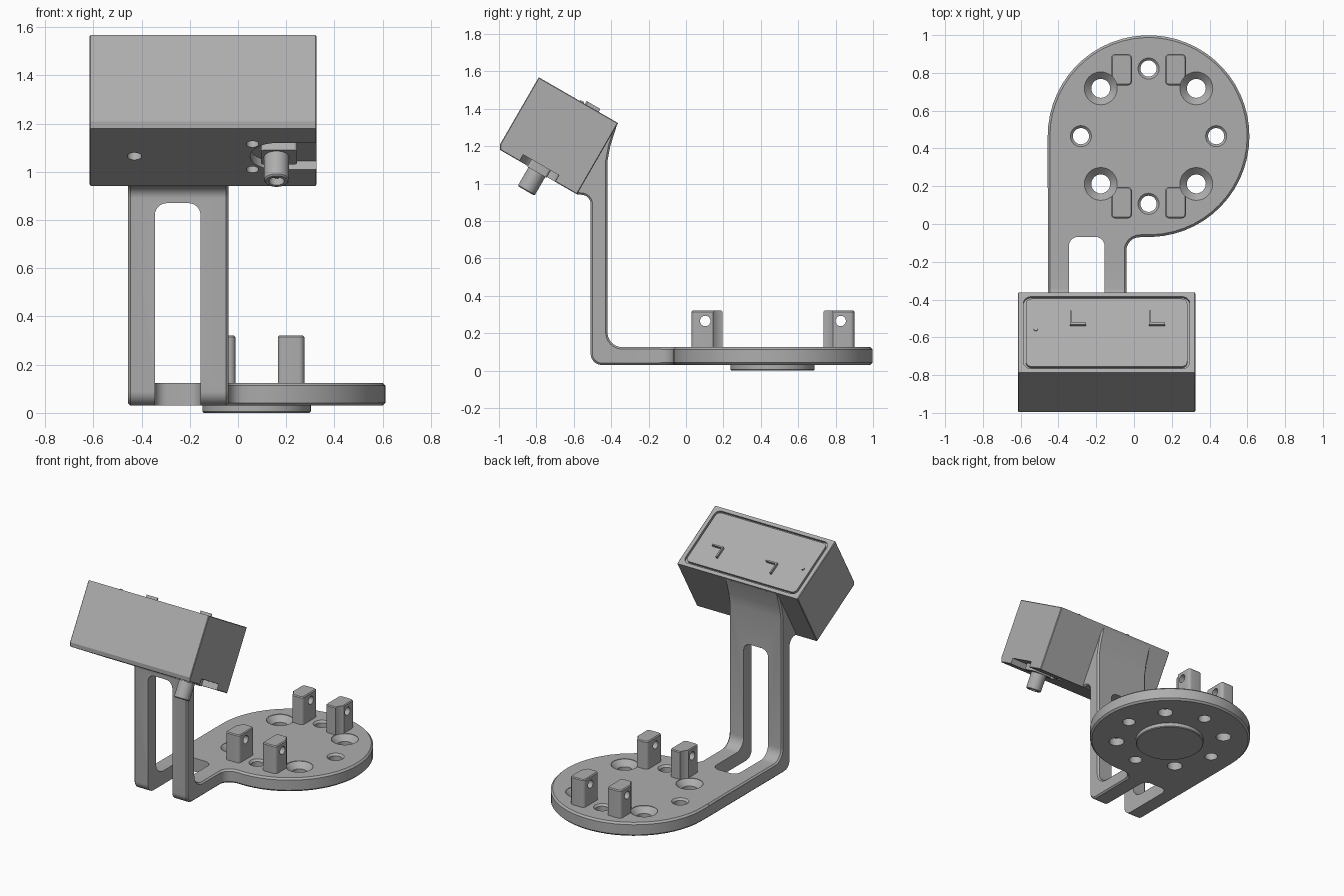
import bpy, bmesh
from math import radians, cos, sin, pi
from mathutils import Matrix, Vector

if "Cube" in bpy.data.objects:
    bpy.data.objects.remove(bpy.data.objects["Cube"])

grey = bpy.data.materials.new("plain grey")
grey.use_nodes = True
COLOUR = (0.42, 0.42, 0.42, 1)
grey.diffuse_color = COLOUR
grey.node_tree.nodes["Principled BSDF"].inputs["Base Color"].default_value = COLOUR
parts = []


def arc(cx, cy, r, a0, a1, n=8):
    """Points on an arc, angles in degrees."""
    return [(cx + r * cos(radians(a0 + (a1 - a0) * i / n)),
             cy + r * sin(radians(a0 + (a1 - a0) * i / n))) for i in range(n + 1)]


def rounded(x0, x1, y0, y1, r, n=6):
    """Rounded rectangle outline."""
    corners = [(x1 - r, y1 - r, 0), (x0 + r, y1 - r, 90), (x0 + r, y0 + r, 180), (x1 - r, y0 + r, 270)]
    return [p for x, y, a in corners for p in arc(x, y, r, a, a + 90, n)]


def circle(cx, cy, r, n=32):
    return arc(cx, cy, r, 0, 360, n)[:-1]


def prism(name, outline, lo, hi, axis="z", chamfer=0, matrix=None):
    """Extrude an outline along an axis, optionally chamfering both end rims."""
    place = {"z": lambda a, b, c: (a, b, c), "x": lambda a, b, c: (c, a, b),
             "y": lambda a, b, c: (a, c, b)}[axis]
    bm = bmesh.new()
    base = bm.faces.new([bm.verts.new(place(a, b, lo)) for a, b in outline])
    shift = Vector(place(0, 0, hi - lo))
    ext = bmesh.ops.extrude_face_region(bm, geom=[base], use_keep_orig=True)
    new = [g for g in ext["geom"] if isinstance(g, bmesh.types.BMVert)]
    top = [g for g in ext["geom"] if isinstance(g, bmesh.types.BMFace)][0]
    bmesh.ops.translate(bm, verts=new, vec=shift)
    bmesh.ops.recalc_face_normals(bm, faces=bm.faces)
    if chamfer:
        rim = list(base.edges) + list(top.edges)
        bmesh.ops.bevel(bm, geom=rim, offset=chamfer, segments=1, affect="EDGES")
    return finish(name, bm, matrix)


def finish(name, bm, matrix=None):
    if matrix:
        bm.transform(matrix)
    bmesh.ops.recalc_face_normals(bm, faces=bm.faces)
    mesh = bpy.data.meshes.new(name)
    bm.to_mesh(mesh)
    bm.free()
    mesh.materials.append(grey)
    obj = bpy.data.objects.new(name, mesh)
    bpy.context.collection.objects.link(obj)
    parts.append(obj)
    return obj


def lathe(name, profile, x, y, n=32, matrix=None):
    """Closed solid turned about z from (radius, z) pairs, bottom to top."""
    bm = bmesh.new()
    rings = [[bm.verts.new((x + r * cos(2 * pi * i / n), y + r * sin(2 * pi * i / n), z))
              for i in range(n)] for r, z in profile]
    for a, b in zip(rings, rings[1:]):
        for i in range(n):
            bm.faces.new((a[i], a[(i + 1) % n], b[(i + 1) % n], b[i]))
    bm.faces.new(rings[0])
    bm.faces.new(rings[-1])
    return finish(name, bm, matrix)


def combine(obj, others, operation="DIFFERENCE", keep=False):
    """Apply booleans one after another."""
    for other in others:
        mod = obj.modifiers.new("combine", "BOOLEAN")
        mod.operation, mod.object, mod.solver = operation, other, "EXACT"
        mesh = bpy.data.meshes.new_from_object(
            obj.evaluated_get(bpy.context.evaluated_depsgraph_get()))
        obj.modifiers.remove(mod)
        obj.data = mesh
        if not keep:
            parts.remove(other)
            bpy.data.objects.remove(other)


CX, CY, R = 0.077, 0.465, 0.534
X0, X1 = -0.456, -0.04
Z0, Z1 = 0.03, 0.125

# Round base plate with a filleted neck
plan = arc(CX, CY, R, -94, 180, 44) + [(X0, -0.25), (X1, -0.25)] + arc(0.03, -0.14, 0.07, 180, 90)
base = prism("base_plate", plan, Z0, Z1, chamfer=0.012)

# Bent arm with the flared bracket behind the housing
side = ([(0.4, Z0)] + arc(-0.45, 0.09, 0.06, 270, 180) + arc(-0.56, 0.89, 0.05, 0, 90)
        + [(-0.583, 0.942), (-0.6, 1.0), (-0.42, 1.3), (-0.37, 1.31), (-0.405, 1.2), (-0.42, 1.12)]
        + arc(-0.34, 0.205, 0.08, 180, 270) + [(0.4, Z1)])
arm = prism("bent_arm", side, X0, X1, axis="x", chamfer=0.01)
combine(base, [arm], "UNION")

# Slot running through the bend
combine(base, [
    prism("slot_low", rounded(-0.345, -0.155, -0.7, -0.068, 0.05), -0.1, 0.3),
    prism("slot_high", rounded(-0.345, -0.155, 0.15, 0.87, 0.05), -0.7, -0.3, axis="y")])

# Mounting tabs with cross holes
tabs = []
for sx, side_name in ((-1, "right"), (1, "left")):
    for sy, end_name in ((-1, "front"), (1, "back")):
        x, y = CX + sx * 0.143, CY + sy * 0.352
        tab = prism(f"{end_name}_{side_name}_tab",
                    rounded(x - 0.055, x + 0.055, y - 0.083, y + 0.083, 0.022),
                    0.1, 0.32, chamfer=0.006)
        combine(tab, [prism("cross_hole", circle(y + sy * 0.01, 0.265, 0.028, 20), x - 0.1, x + 0.1, "x")])
        tabs.append((tab, sx, sy))

# Countersunk holes, which also clip the tab corners
for tab, sx, sy in tabs:
    sink = lathe("countersink", [(0.05, -0.1), (0.05, 0.085), (0.087, 0.122), (0.087, 0.5)],
                 CX + sx * 0.253, CY + sy * 0.253)
    combine(tab, [sink], keep=True)
    combine(base, [sink])

# Small chamfered holes on the two axes
for dx, dy in ((1, 0), (-1, 0), (0, 1), (0, -1)):
    combine(base, [lathe("small_hole", [(0.043, -0.1), (0.043, 0.112), (0.058, 0.127), (0.058, 0.2)],
                         CX + dx * 0.358, CY + dy * 0.358, 24)])

# Raised disc under the base
prism("bottom_disc", circle(CX, CY - 0.003, 0.225, 48), 0, 0.04, chamfer=0.005)

# Tilted housing, built in its own frame
TILT = Matrix.Translation((0, -0.685, 1.255)) @ Matrix.Rotation(radians(-30), 4, "X")
HX0, HX1, HU, HN = -0.615, 0.325, 0.245, 0.22
MID = (HX0 + HX1) / 2
section = [(-HU, HN), (HU, HN), (HU, -HN), (-HU + 0.015, -HN), (-HU, -HN + 0.026)]
housing = prism("housing", section, HX0, HX1, "x", chamfer=0.004, matrix=TILT)

# Groove around the lid panel
groove = prism("groove", rounded(HX0 + 0.03, HX1 - 0.03, -0.22, 0.22, 0.04), HN - 0.015, HN + 0.1)
island = prism("island", rounded(HX0 + 0.043, HX1 - 0.043, -0.207, 0.207, 0.03), HN - 0.1, HN + 0.2)
combine(groove, [island])
groove.data.transform(TILT)
combine(housing, [groove])

# Connector recess, open to one side, and screw holes
PX = 0.16
combine(housing, [
    prism("recess", circle(PX, 0, 0.11), -HN - 0.1, -HN + 0.04, matrix=TILT),
    prism("recess_slot", [(PX + 0.02, -0.11), (0.4, -0.11), (0.4, 0.11), (PX + 0.02, 0.11)],
          -HN - 0.1, -HN + 0.04, matrix=TILT)])
for x, u, r in ((-0.43, 0, 0.03), (0.06, -0.1, 0.026), (0.06, 0.11, 0.026)):
    combine(housing, [prism("screw_hole", circle(x, u, r, 20), -HN - 0.1, -HN + 0.06, matrix=TILT)])

# Connector barrel and collar
barrel = prism("connector_barrel", circle(PX, 0, 0.052), -HN - 0.12, -HN + 0.06, chamfer=0.006, matrix=TILT)
combine(barrel, [prism("bore", circle(PX, 0, 0.032, 24), -HN - 0.2, -HN - 0.06, matrix=TILT)])
prism("connector_pin", circle(PX, 0, 0.012, 12), -HN - 0.1, -HN - 0.05, matrix=TILT)
prism("connector_collar", rounded(PX - 0.065, PX + 0.085, -0.06, 0.06, 0.015),
      -HN - 0.005, -HN + 0.05, matrix=TILT)

# Raised corner markers and a dot on the lid
for n, x in enumerate((-0.34, 0.08)):
    u = 0.13
    t, leg = 0.01, 0.085
    mark = [(x, u), (x + leg, u), (x + leg, u + t), (x + t, u + t), (x + t, u + leg), (x, u + leg)]
    prism(f"corner_marker_{n + 1}", [(a, b - 0.09) for a, b in mark], HN - 0.01, HN + 0.018, matrix=TILT)
prism("lid_dot", circle(-0.52, 0.02, 0.011, 12), HN - 0.01, HN + 0.006, matrix=TILT)

# Shading
bpy.ops.object.select_all(action="DESELECT")
for obj in parts:
    obj.select_set(True)
bpy.context.view_layer.objects.active = parts[0]
bpy.ops.object.shade_smooth_by_angle(angle=radians(25))
